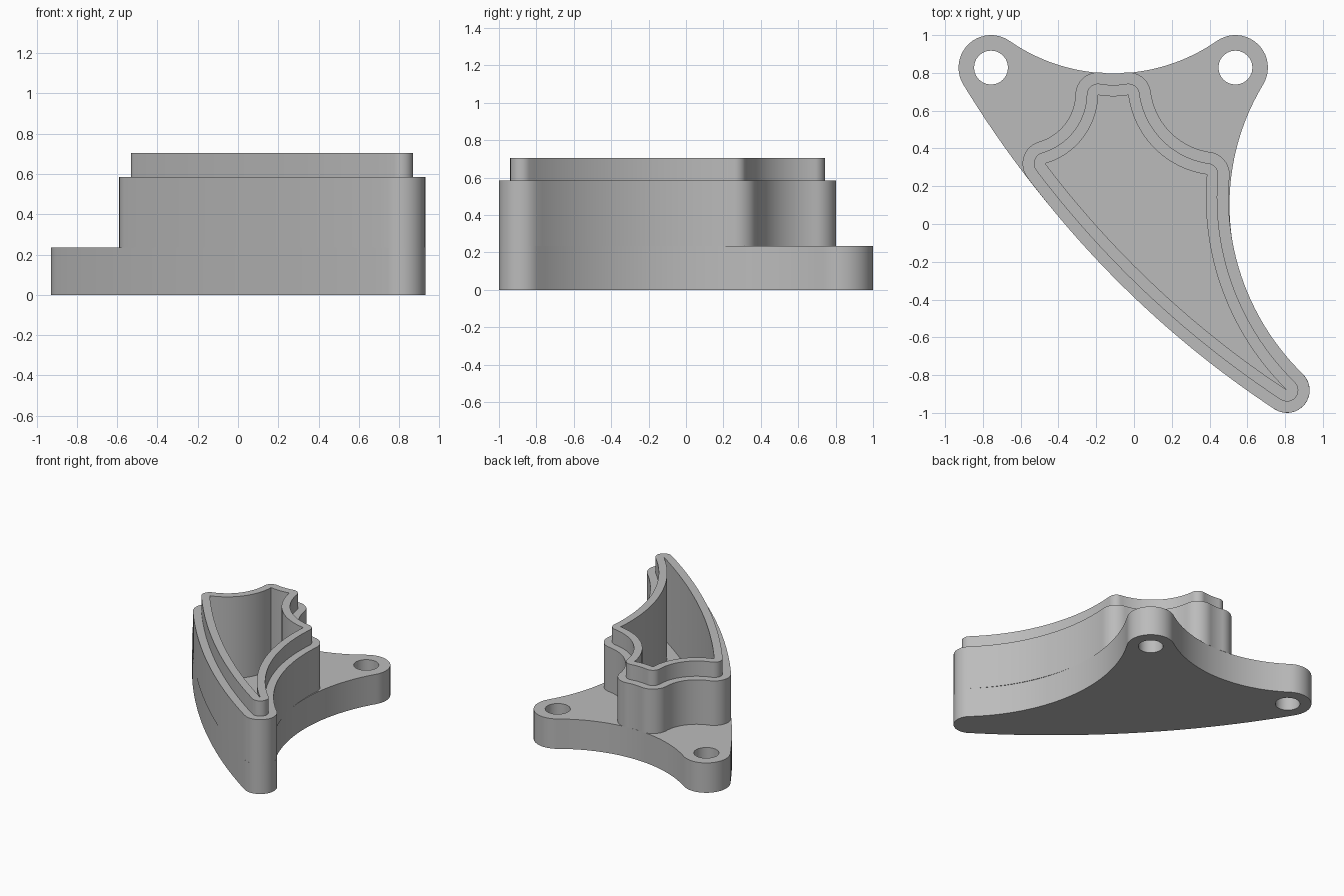
import bpy, bmesh, math
from mathutils import Vector, Matrix

old = bpy.data.objects.get("Cube")
if old:
    bpy.data.objects.remove(old, do_unlink=True)

grey = bpy.data.materials.new("plain_grey")
grey.use_nodes = True
grey.diffuse_color = (0.5, 0.5, 0.5, 1)
grey.node_tree.nodes["Principled BSDF"].inputs["Base Color"].default_value = (0.5, 0.5, 0.5, 1)


def polar(centre, radius, degrees):
    a = math.radians(degrees)
    return Vector(centre) + radius * Vector((math.cos(a), math.sin(a)))


def round_arc(centre, radius, start, end, steps=20):
    return [polar(centre, radius, start + (end - start) * i / steps) for i in range(steps + 1)]


def bowed(p, q, sag, steps=32):
    """Circular arc from p up to (not including) q, bulging right by sag."""
    p, q = Vector(p), Vector(q)
    d = q - p
    c = d.length
    radius = (c * c / 4 + sag * sag) / (2 * sag)
    centre = (p + q) / 2 + Vector((d.y, -d.x)) / c * (sag - radius)
    sweep = 4 * math.atan(2 * sag / c)
    return [centre + Matrix.Rotation(sweep * i / steps, 2) @ (p - centre) for i in range(steps)]


def offset(loop, dist):
    """Grow an anticlockwise loop, rounding its sharp corners."""
    out = []
    for i, p in enumerate(loop):
        a = (p - loop[i - 1]).normalized()
        b = (loop[(i + 1) % len(loop)] - p).normalized()
        turn = math.atan2(a.x * b.y - a.y * b.x, a.dot(b))
        start = math.atan2(-a.x, a.y)
        if turn > 0.2:
            out += round_arc(p, dist, math.degrees(start), math.degrees(start + turn), 12)
        else:
            out.append(polar(p, dist / math.cos(turn / 2), math.degrees(start + turn / 2)))
    return out


def prism(name, loops, z0, z1):
    """Extrude an outline; any further loops become through holes."""
    bm = bmesh.new()
    edges = []
    for loop in loops:
        vs = [bm.verts.new((p.x, p.y, z0)) for p in loop]
        edges += [bm.edges.new((vs[i - 1], vs[i])) for i in range(len(vs))]
    bmesh.ops.triangle_fill(bm, use_beauty=True, edges=edges, normal=(0, 0, 1))
    grown = bmesh.ops.extrude_face_region(bm, geom=bm.faces[:], use_keep_orig=True)
    top = [g for g in grown["geom"] if isinstance(g, bmesh.types.BMVert)]
    bmesh.ops.translate(bm, verts=top, vec=(0, 0, z1 - z0))
    bmesh.ops.recalc_face_normals(bm, faces=bm.faces[:])
    mesh = bpy.data.meshes.new(name)
    bm.to_mesh(mesh)
    bm.free()
    mesh.materials.append(grey)
    obj = bpy.data.objects.new(name, mesh)
    bpy.context.collection.objects.link(obj)
    return obj


def select(obj):
    bpy.ops.object.select_all(action='DESELECT')
    obj.select_set(True)
    bpy.context.view_layer.objects.active = obj


# Key points
TIP, LEFT_EAR, RIGHT_EAR = (0.81, -0.88), (-0.757, 0.828), (0.537, 0.828)
EAR_R, HOLE_R, WALL = 0.172, 0.09, 0.06
FLOOR, PLATE_TOP, BODY_TOP, LIP_TOP = 0.06, 0.235, 0.585, 0.705

# Cavity outline: five bowed sides between sharp corners
corners = [(-0.47, 0.32), TIP, (0.386, 0.262), (-0.03, 0.683), (-0.19, 0.683)]
sags = [0.075, -0.137, -0.1, -0.007, -0.075]
cavity = []
for i, sag in enumerate(sags):
    cavity += bowed(corners[i], corners[(i + 1) % len(corners)], sag)

# Plate outline: rounded tip and ears joined by sweeping arcs
tip = round_arc(TIP, 2 * WALL, 236, 407)
right = round_arc(RIGHT_EAR, EAR_R, -32, 126)
left = round_arc(LEFT_EAR, EAR_R, 54, 211)
outline = []
for ear, following, sag in ((tip, right, -0.273), (right, left, -0.17), (left, tip, 0.13)):
    outline += ear + bowed(ear[-1], following[0], sag)[1:]
holes = [round_arc(c, HOLE_R, 0, 345, 23) for c in (LEFT_EAR, RIGHT_EAR)]

# Mounting plate with the pocket sunk into it
plate = prism("mounting_plate", [outline] + holes, 0, PLATE_TOP)
cutter = prism("pocket_cutter", [cavity], FLOOR, LIP_TOP)
cutter.hide_render = True
cut = plate.modifiers.new("pocket", 'BOOLEAN')
cut.operation, cut.object, cut.solver = 'DIFFERENCE', cutter, 'EXACT'
select(plate)
bpy.ops.object.modifier_apply(modifier=cut.name)
bpy.data.objects.remove(cutter, do_unlink=True)

# Housing wall and the stepped lip above it
wall = prism("housing_wall", [offset(cavity, 2 * WALL), cavity], PLATE_TOP, BODY_TOP)
lip = prism("housing_lip", [offset(cavity, WALL), cavity], BODY_TOP, LIP_TOP)

for obj in (plate, wall, lip):
    select(obj)
    bpy.ops.object.shade_smooth_by_angle(angle=math.radians(30))
